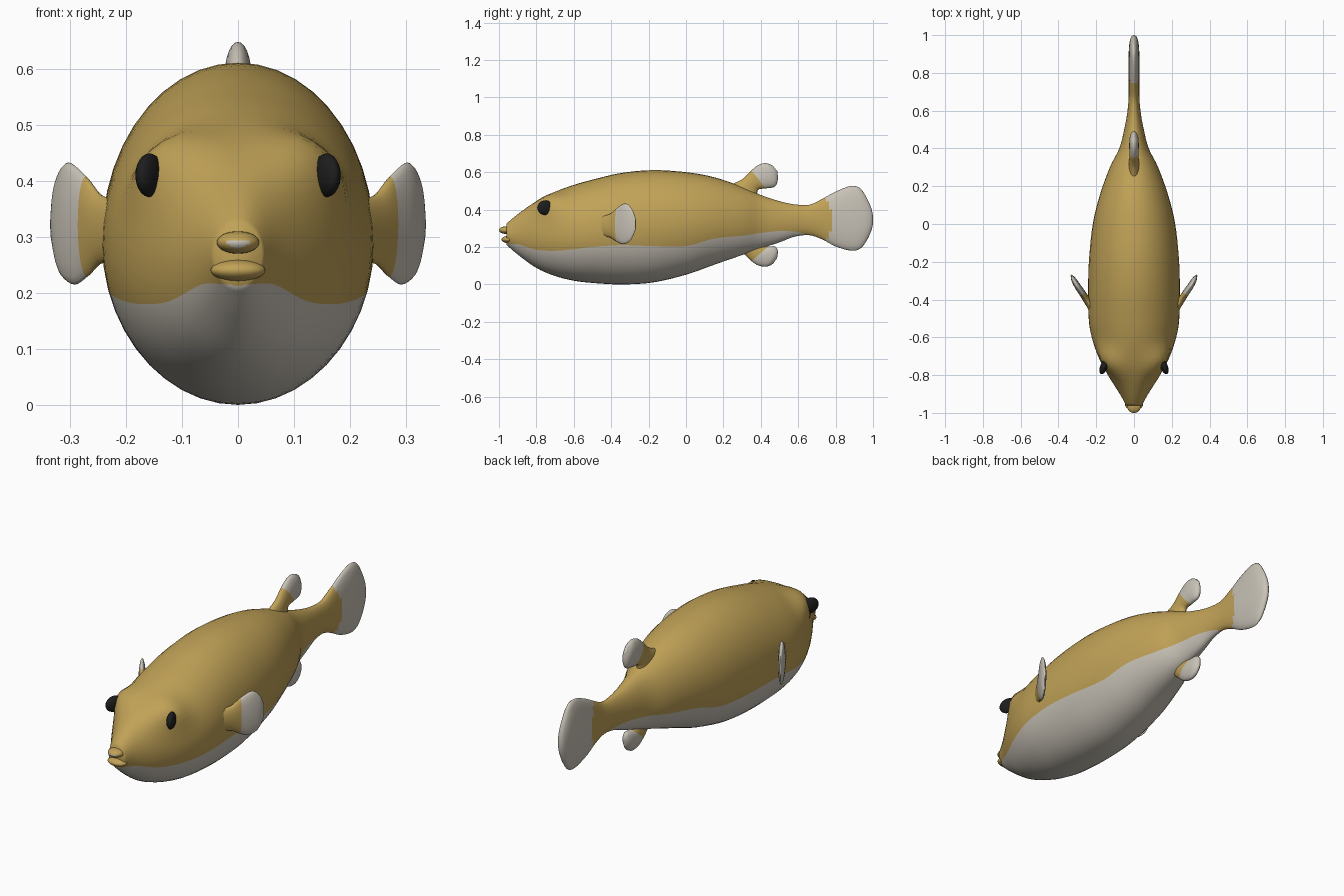
import bpy, bmesh, math
from mathutils import Vector


def material(name, rgb):
    m = bpy.data.materials.new(name)
    m.diffuse_color = (*rgb, 1)
    return m


GOLD = material("golden skin", (0.53, 0.36, 0.095))
PALE = material("pale belly", (0.58, 0.54, 0.47))
BLACK = material("black eye", (0.013, 0.013, 0.014))


def spline(rows, steps):
    """Smooth rows of numbers (Catmull-Rom through every row)."""
    out = []
    for i in range(len(rows) - 1):
        p = [rows[max(0, min(len(rows) - 1, i + k))] for k in (-1, 0, 1, 2)]
        for s in range(steps):
            t = s / steps
            out.append([0.5 * (2 * b + (c - a) * t + (2 * a - 5 * b + 4 * c - d) * t * t
                               + (3 * b - a - 3 * c + d) * t ** 3) for a, b, c, d in zip(*p)])
    return out + [list(rows[-1])]


def loft(name, rings, rule):
    """Skin a list of closed rings; rule(ring, side, centre) picks the material slot."""
    bm = bmesh.new()
    vs = [[bm.verts.new(p) for p in r] for r in rings]
    n = len(rings[0])
    for i in range(len(vs) - 1):
        for j in range(n):
            k = (j + 1) % n
            f = bm.faces.new((vs[i][j], vs[i][k], vs[i + 1][k], vs[i + 1][j]))
            f.material_index = rule(i, j, f.calc_center_median())
    for i in (0, -1):
        f = bm.faces.new(vs[i])
        f.material_index = rule(0 if i == 0 else len(vs) - 1, 0, f.calc_center_median())
    bmesh.ops.recalc_face_normals(bm, faces=bm.faces)
    for f in bm.faces:
        f.smooth = True
    me = bpy.data.meshes.new(name)
    bm.to_mesh(me)
    bm.free()
    ob = bpy.data.objects.new(name, me)
    bpy.context.collection.objects.link(ob)
    me.materials.append(GOLD)
    me.materials.append(PALE)
    return ob


# Body and tail: y, half width, top z, bottom z, belly colour line z
STATIONS = [
    (-0.96, 0.043, 0.325, 0.212, 0.215), (-0.90, 0.075, 0.375, 0.160, 0.215),
    (-0.80, 0.138, 0.445, 0.088, 0.185), (-0.70, 0.190, 0.495, 0.045, 0.180),
    (-0.60, 0.224, 0.532, 0.020, 0.188), (-0.50, 0.240, 0.560, 0.008, 0.200),
    (-0.35, 0.243, 0.595, 0.000, 0.210), (-0.18, 0.238, 0.611, 0.010, 0.205),
    (0.00, 0.218, 0.600, 0.052, 0.205), (0.15, 0.182, 0.573, 0.105, 0.245),
    (0.30, 0.128, 0.522, 0.157, 0.260), (0.40, 0.078, 0.478, 0.192, 0.275),
    (0.50, 0.052, 0.445, 0.225, 0.285), (0.58, 0.037, 0.428, 0.255, 0.282),
    (0.66, 0.029, 0.426, 0.263, 0.264), (0.73, 0.028, 0.458, 0.240, 0.241),
    (0.80, 0.029, 0.496, 0.203, 0.204), (0.88, 0.029, 0.526, 0.181, 0.182),
    (0.93, 0.027, 0.515, 0.190, 0.191), (0.965, 0.023, 0.465, 0.232, 0.233),
    (0.99, 0.015, 0.410, 0.285, 0.286), (1.00, 0.004, 0.365, 0.325, 0.326)]
UP, LOW = 26, 18

rings = []
for y, w, top, bot, line in spline(STATIONS, 4):
    zc, h = (top + bot) / 2, (top - bot) / 2
    a0 = max(-1.45, math.asin(max(-1, min(0, (line - zc) / h))))
    angles = [a0 + (math.pi - 2 * a0) * i / UP for i in range(UP)]
    angles += [math.pi - a0 + (math.pi + 2 * a0) * i / LOW for i in range(LOW)]
    ring = []
    for a in angles:
        x, z = w * math.cos(a), zc + h * math.sin(a)
        # brow swelling around each eye
        g = math.exp(-((y + 0.735) / 0.085) ** 2 - ((z - 0.43) / 0.07) ** 2)
        x += 0.034 * g * max(-1, min(1, x / 0.08))
        z += 0.022 * g * min(1, abs(x) / 0.1)
        ring.append((x, y, z))
    rings.append(ring)


def body_rule(i, j, c):
    tail_edge = 0.785 - 3 * (c.z - 0.35) ** 2
    return int(c.y > tail_edge or (j >= UP and c.y < 0.65))


loft("body_and_tail", rings, body_rule)


# Fins: rows of leading edge point, trailing edge point, half thickness
def fin(name, rows, normal, edge):
    normal = Vector(normal).normalized()
    rr = []
    for r in spline(rows, 5):
        a, b, t = Vector(r[:3]), Vector(r[3:6]), r[6]
        rr.append([(a + b) / 2 + (a - b) / 2 * math.cos(q) + normal * t * math.sin(q)
                   for q in [2 * math.pi * k / 24 for k in range(24)]])
    return loft(name, rr, lambda i, j, c: int(i >= edge))


def flat(rows):
    return [(0, a, b, 0, c, d, t) for a, b, c, d, t in rows]


fin("dorsal_fin", flat([
    (0.23, 0.53, 0.38, 0.46, 0.030), (0.30, 0.562, 0.385, 0.505, 0.025),
    (0.35, 0.610, 0.425, 0.513, 0.025), (0.39, 0.640, 0.475, 0.523, 0.025),
    (0.43, 0.648, 0.491, 0.560, 0.020), (0.465, 0.634, 0.488, 0.605, 0.006)]), (1, 0, 0), 10)
fin("anal_fin", flat([
    (0.27, 0.20, 0.38, 0.250, 0.030), (0.31, 0.163, 0.40, 0.215, 0.025),
    (0.35, 0.125, 0.44, 0.203, 0.025), (0.385, 0.102, 0.475, 0.203, 0.025),
    (0.43, 0.095, 0.491, 0.180, 0.020), (0.465, 0.110, 0.487, 0.140, 0.006)]), (1, 0, 0), 10)

PECTORAL = [
    (0.205, -0.47, 0.365, 0.205, -0.47, 0.255, 0.022),
    (0.245, -0.41, 0.375, 0.245, -0.41, 0.252, 0.019),
    (0.272, -0.37, 0.408, 0.270, -0.37, 0.228, 0.018),
    (0.303, -0.325, 0.433, 0.293, -0.335, 0.215, 0.017),
    (0.323, -0.290, 0.405, 0.317, -0.297, 0.235, 0.013),
    (0.332, -0.270, 0.355, 0.332, -0.270, 0.290, 0.004)]
for s, side in ((1, "left"), (-1, "right")):
    rows = [(s * a, b, c, s * d, e, f, t) for a, b, c, d, e, f, t in PECTORAL]
    fin("pectoral_fin_" + side, rows, (s * 0.85, -0.53, 0), 10)


# Eyes and lips
def ellipsoid(name, loc, radii, mats, turn=0):
    bpy.ops.mesh.primitive_uv_sphere_add(segments=32, ring_count=16, location=loc,
                                         rotation=(0, 0, turn))
    ob = bpy.context.object
    ob.name = name
    ob.scale = radii
    for m in mats:
        ob.data.materials.append(m)
    bpy.ops.object.shade_smooth()
    return ob


for s, side in ((1, "left"), (-1, "right")):
    ellipsoid("eye_" + side, (s * 0.158, -0.752, 0.41), (0.020, 0.046, 0.039), [BLACK], s * 0.38)

upper = ellipsoid("upper_lip", (0, -0.962, 0.290), (0.038, 0.038, 0.020), [GOLD, PALE])
ellipsoid("lower_lip", (0, -0.952, 0.240), (0.049, 0.034, 0.019), [GOLD])
# pale patch at the front of the upper lip
for p in upper.data.polygons:
    p.material_index = int(p.center.y < -0.86 and p.center.z < 0.2)
